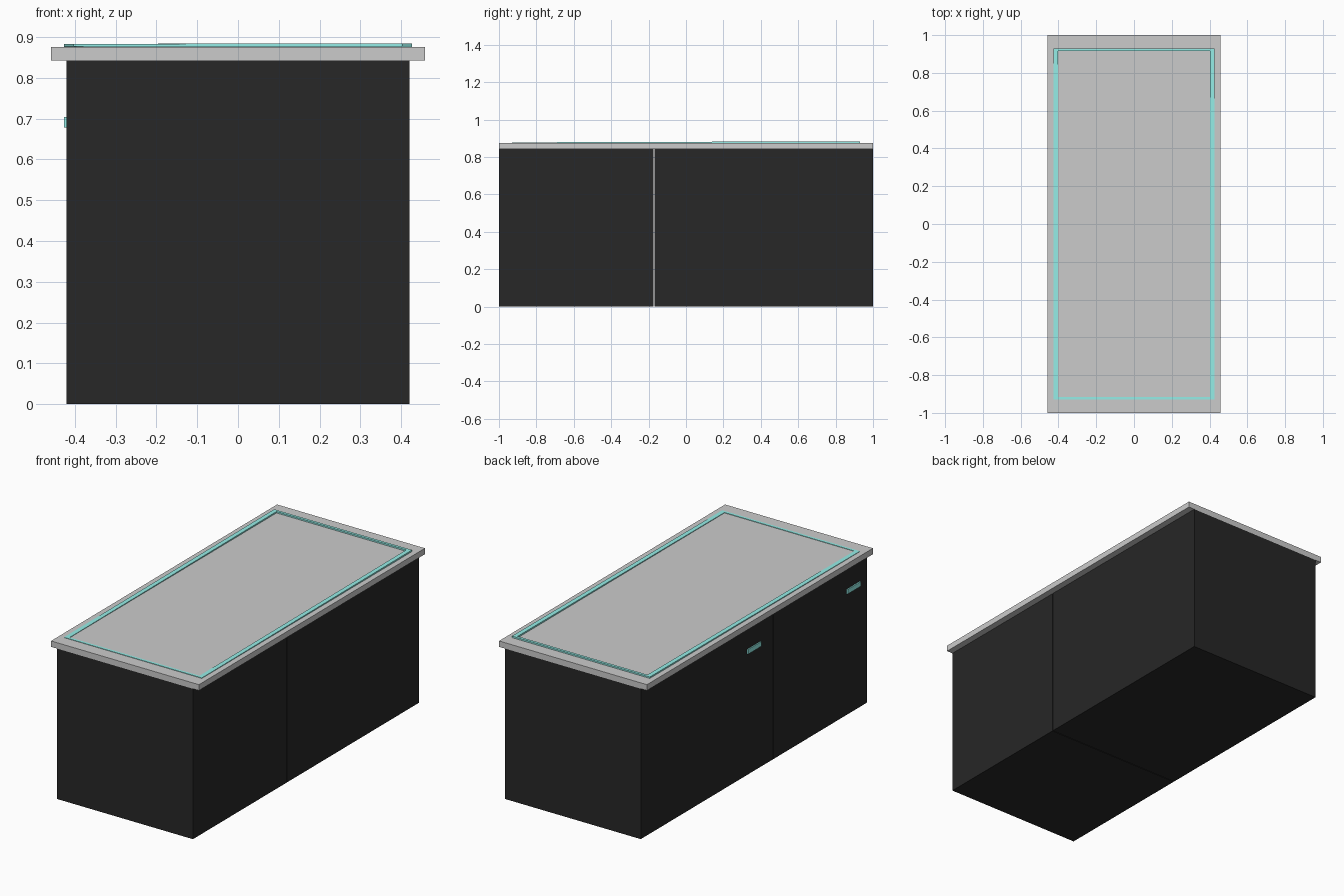
import bpy, bmesh

if "Cube" in bpy.data.objects:
    bpy.data.objects.remove(bpy.data.objects["Cube"])


def material(name, rgb):
    m = bpy.data.materials.new(name)
    m.diffuse_color = (*rgb, 1)
    m.use_nodes = True
    m.node_tree.nodes["Principled BSDF"].inputs["Base Color"].default_value = m.diffuse_color
    return m


def box(name, x, y, z, mat):
    """Box from (min, max) ranges on each axis."""
    bm = bmesh.new()
    bmesh.ops.create_cube(bm, size=1)
    for v in bm.verts:
        v.co = [r[0] if c < 0 else r[1] for c, r in zip(v.co, (x, y, z))]
    me = bpy.data.meshes.new(name)
    bm.to_mesh(me)
    bm.free()
    ob = bpy.data.objects.new(name, me)
    bpy.context.collection.objects.link(ob)
    me.materials.append(mat)
    return ob


dark = material("dark_panel", (0.02, 0.02, 0.02))
grey = material("grey_top", (0.59, 0.59, 0.59))
teal = material("teal_trim", (0.3, 0.85, 0.8))

# Two cabinet sections separated by a hairline gap
SEAM, GAP, BODY_TOP = -0.171, 0.0015, 0.842
box("front_cabinet", (-0.42, 0.421), (-1, SEAM - GAP), (0, BODY_TOP), dark)
box("back_cabinet", (-0.42, 0.421), (SEAM + GAP, 1), (0, BODY_TOP), dark)

# Countertop overhanging both long sides
box("countertop", (-0.458, 0.458), (-1, 1), (BODY_TOP, 0.875), grey)

# Handles on the left side
for i, y in enumerate((-0.88, 0.0)):
    box(f"handle_{i + 1}", (-0.427, -0.42), (y - 0.058, y + 0.058), (0.678, 0.704), teal)

# Inlaid trim frame, slightly tilted so it rises towards the back
X, Y, W = 0.427, 0.93, 0.025
rails = [
    box("left_trim", (-X, -X + W), (-Y, Y), (0.86, 0.8805), teal),
    box("right_trim", (X - W, X), (-Y, Y), (0.86, 0.8805), teal),
    box("front_trim", (-X + W, X - W), (-Y, -Y + 0.015), (0.86, 0.8805), teal),
    box("back_trim", (-X + W, X - W), (Y - 0.015, Y), (0.86, 0.8805), teal),
]
for rail in rails:
    for v in rail.data.vertices:
        v.co.z += 0.003 * v.co.y / Y + 0.0003 * v.co.x / X
